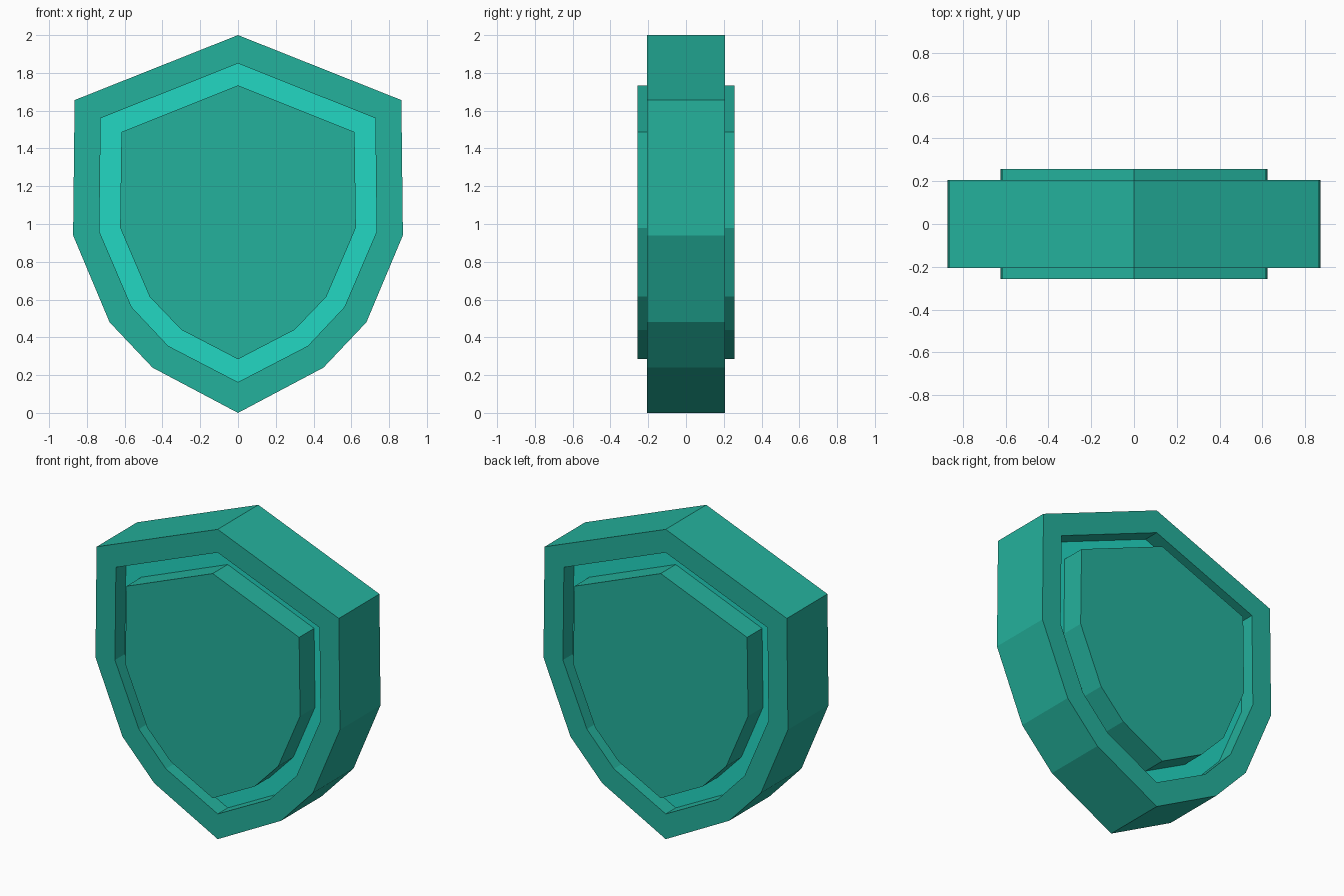
import bpy, bmesh

if "Cube" in bpy.data.objects:
    bpy.data.objects.remove(bpy.data.objects["Cube"])

def srgb(r, g, b):
    f = lambda c: (c / 12.92 if c <= 0.04045 else ((c + 0.055) / 1.055) ** 2.4)
    return tuple(f(c / 255) for c in (r, g, b)) + (1.0,)

def material(name, rgb):
    m = bpy.data.materials.new(name)
    m.diffuse_color = srgb(*rgb)
    m.use_nodes = True
    m.node_tree.nodes["Principled BSDF"].inputs["Base Color"].default_value = m.diffuse_color
    return m

def mirrored(half):
    """Close a right-half profile (top tip to bottom tip) into a full outline."""
    return half + [(-x, z) for x, z in reversed(half[1:-1])]

# Shield outlines (x, z), right half only
OUTER = mirrored([(0, 2), (0.865, 1.656), (0.873, 0.94), (0.68, 0.48), (0.453, 0.24), (0, 0)])
GROOVE = mirrored([(0, 1.85), (0.727, 1.56), (0.734, 0.96), (0.563, 0.56), (0.37, 0.355), (0, 0.163)])
PANEL = mirrored([(0, 1.734), (0.617, 1.487), (0.624, 0.98), (0.468, 0.615), (0.3, 0.44), (0, 0.284)])

# Depths of the raised panel, rim and groove floor
PANEL_Y, RIM_Y, FLOOR_Y = 0.258, 0.207, 0.105

# Front half cross-section from panel to outer edge, then the same for the back
front = [(PANEL, PANEL_Y), (PANEL, FLOOR_Y), (GROOVE, FLOOR_Y), (GROOVE, RIM_Y), (OUTER, RIM_Y)]
steps = [(o, -y) for o, y in front] + list(reversed(front))

bm = bmesh.new()
loops = [[bm.verts.new((x, y, z)) for x, z in outline] for outline, y in steps]
bm.faces.new(loops[0])
bm.faces.new(loops[-1])
n = len(OUTER)
for a, b in zip(loops, loops[1:]):
    for i in range(n):
        j = (i + 1) % n
        bm.faces.new((a[i], a[j], b[j], b[i]))
bmesh.ops.recalc_face_normals(bm, faces=bm.faces[:])

# Groove floors (both sides) get the bright colour
for f in bm.faces:
    f.material_index = int(all(abs(abs(v.co.y) - FLOOR_Y) < 1e-4 for v in f.verts)
                           and abs(f.normal.y) > 0.9)

mesh = bpy.data.meshes.new("shield")
bm.to_mesh(mesh)
bm.free()
mesh.materials.append(material("teal", (36, 177, 156)))
mesh.materials.append(material("bright_turquoise", (34, 215, 194)))
shield = bpy.data.objects.new("shield", mesh)
bpy.context.collection.objects.link(shield)
